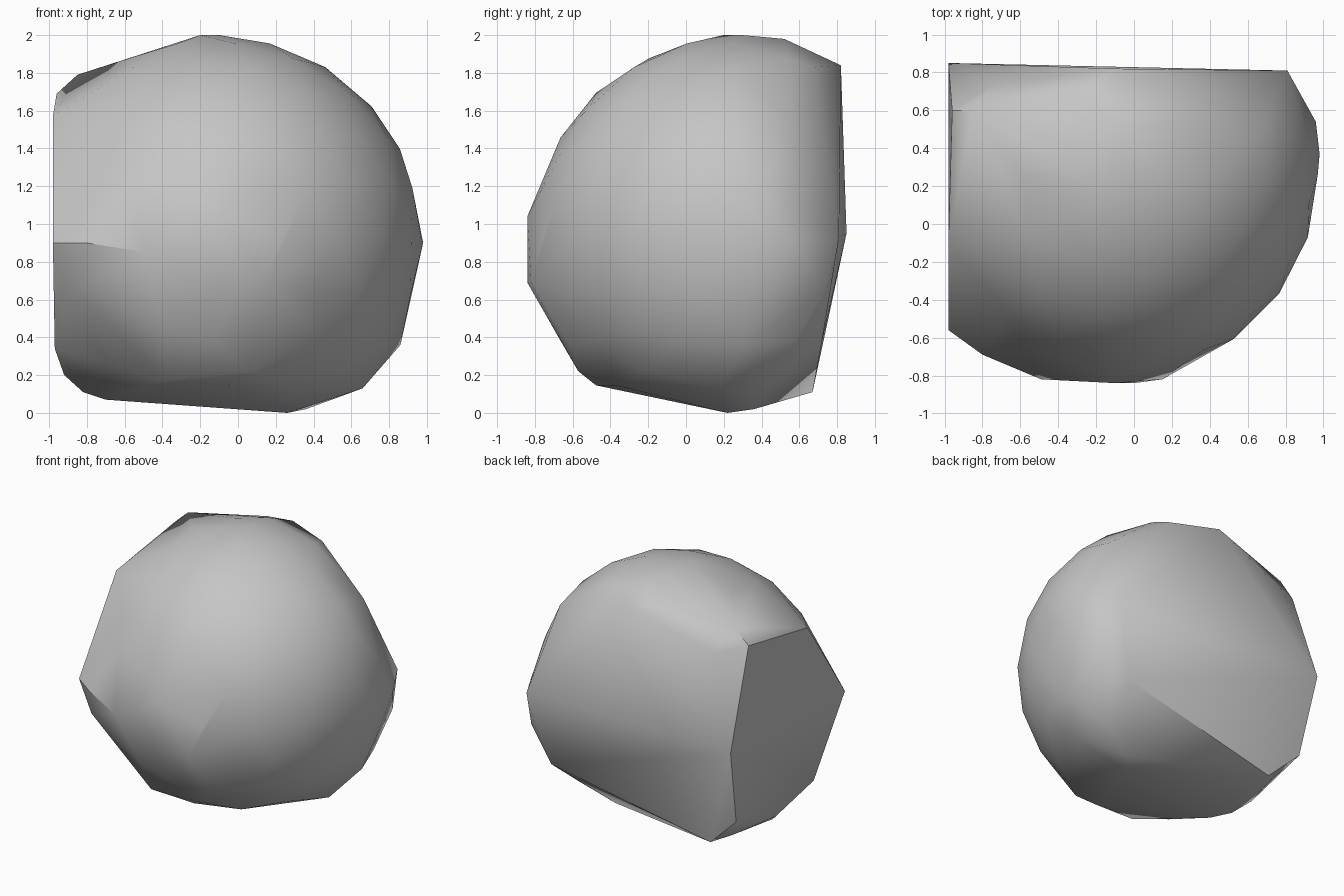
import bpy
import bmesh
import math
from mathutils import Vector

start_cube = bpy.data.objects.get("Cube")
if start_cube:
    bpy.data.objects.remove(start_cube, do_unlink=True)

# Split faces that trim the round body: outward normal and distance
SPLITS = [
    (Vector((-1, 0, 0)), 0.95),          # flat side
    (Vector((0, 1, 0)), 0.80),           # upper back
    (Vector((0, 1, -0.2)), 0.64),        # lower back
    (Vector((0.45, 0.79, 0.43)), 1.38),  # chipped back corner
    (Vector((0, 0, -1)), -0.13),         # underside
]

# Corners of the split faces
BACK = [(.81, .81, .93), (-.1, .82, 1.84), (-.98, .85, .95), (.66, .72, .38),
        (-.68, .67, .11), (-.93, .71, .35), (.25, .68, 1.83), (.7, .55, 1.55)]
SIDE = [(-.96, .6, 1.69), (-.98, -.1, 1.57), (-.98, -.56, .9),
        (-.97, -.19, .34), (-.92, .2, .2), (-.85, .6, 1.79)]
UNDERSIDE = [(.26, .22, 0), (-.7, 0, .07), (-.82, .1, .11), (.36, .36, .02),
             (.66, .18, .13), (.06, -.57, .22), (-.4, -.5, .17)]
# Bumps that stand out from the round body
BUMPS = [(-.8, -.69, .9), (-.49, -.82, .85), (-.1, -.84, 1.04), (0, -.84, .69),
         (.15, -.82, .69), (.98, .37, .9), (.96, .54, .9), (.86, .3, .36),
         (-.1, .3, 2), (-.2, .2, 2), (-.1, .52, 1.98), (-.86, -.58, .67)]


def make_material(name, colour):
    material = bpy.data.materials.new(name)
    material.use_nodes = True
    material.diffuse_color = colour
    shader = material.node_tree.nodes["Principled BSDF"]
    shader.inputs["Base Color"].default_value = colour
    shader.inputs["Roughness"].default_value = 0.8
    return material


def build_boulder():
    bm = bmesh.new()
    # Round body, without the points beyond a split face
    bmesh.ops.create_icosphere(bm, subdivisions=3, radius=1.07)
    bmesh.ops.translate(bm, verts=bm.verts, vec=(-0.1, 0.26, 0.92))
    outside = [v for v in bm.verts
               if any(v.co.dot(normal) > limit for normal, limit in SPLITS)]
    bmesh.ops.delete(bm, geom=outside, context="VERTS")
    bmesh.ops.delete(bm, geom=bm.faces[:], context="FACES_ONLY")

    # Wrap the remaining points and the corners in one tight skin
    points = [v.co.copy() for v in bm.verts]
    bm.clear()
    for point in points + BACK + SIDE + UNDERSIDE + BUMPS:
        bm.verts.new(point)
    hull = bmesh.ops.convex_hull(bm, input=bm.verts)
    loose = {g for g in hull["geom_interior"] + hull["geom_unused"]
             if isinstance(g, bmesh.types.BMVert)}
    bmesh.ops.delete(bm, geom=list(loose), context="VERTS")
    bmesh.ops.recalc_face_normals(bm, faces=bm.faces)

    mesh = bpy.data.meshes.new("boulder")
    bm.to_mesh(mesh)
    bm.free()
    boulder = bpy.data.objects.new("boulder", mesh)
    bpy.context.collection.objects.link(boulder)
    return boulder


boulder = build_boulder()
boulder.data.materials.append(make_material("stone grey", (0.56, 0.56, 0.56, 1)))
bpy.ops.object.select_all(action="DESELECT")
boulder.select_set(True)
bpy.context.view_layer.objects.active = boulder
bpy.ops.object.shade_smooth_by_angle(angle=math.radians(35))
